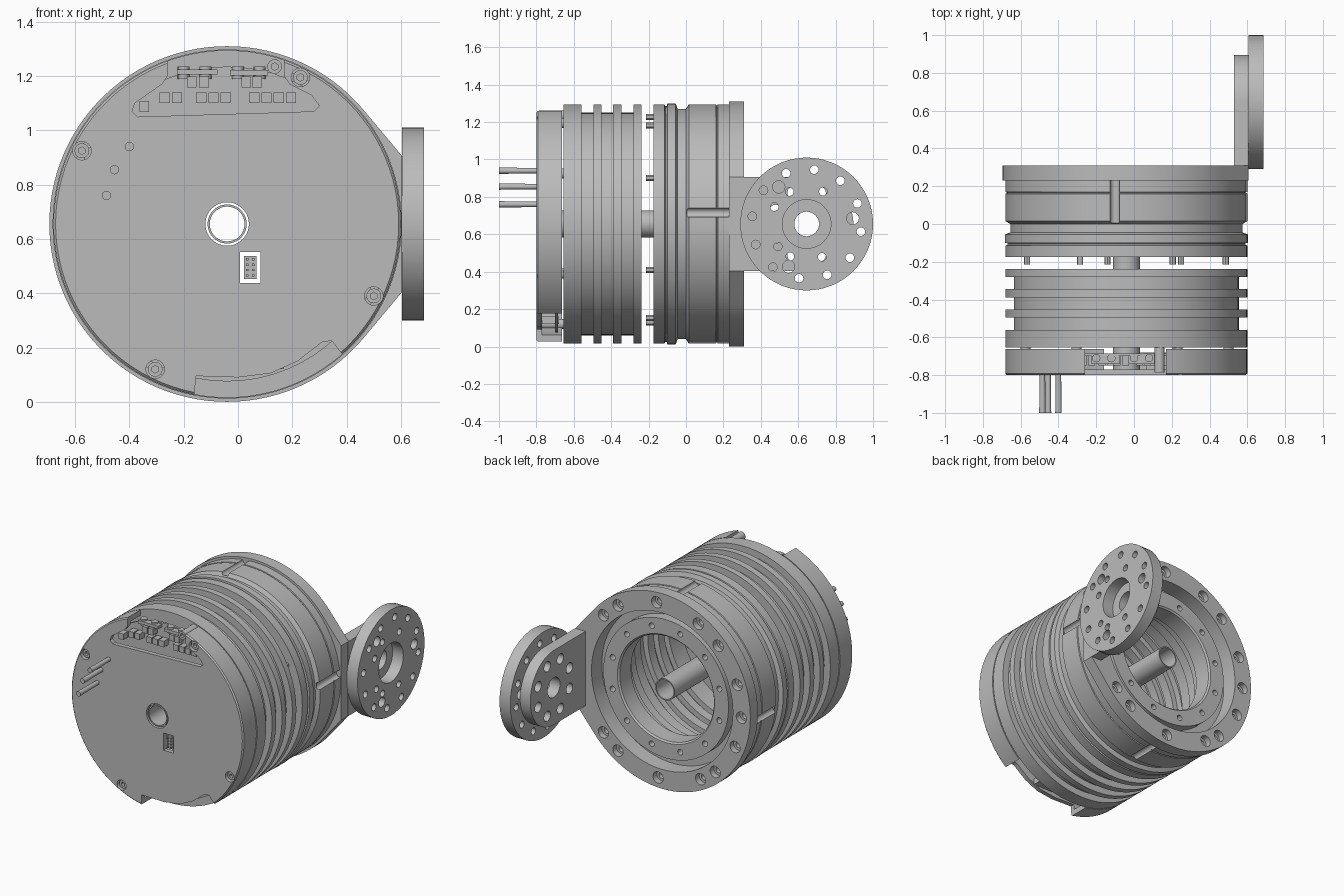
import bpy, bmesh, math
from mathutils import Matrix, Vector

if "Cube" in bpy.data.objects:
    bpy.data.objects.remove(bpy.data.objects["Cube"])

CX, CZ = -0.04, 0.655          # main axis, running along y
DY = 0.645                     # side disc centre
TURN = {"x": Matrix.Rotation(math.pi / 2, 4, "Y"),
        "y": Matrix.Rotation(math.pi / 2, 4, "X"),
        "z": Matrix.Identity(4)}

grey = bpy.data.materials.new("machined_grey")
grey.use_nodes = True
grey.diffuse_color = (0.5, 0.5, 0.5, 1)
for node in grey.node_tree.nodes:
    if node.type == "BSDF_PRINCIPLED":
        node.inputs["Base Color"].default_value = grey.diffuse_color


def finish(name, bm):
    bmesh.ops.recalc_face_normals(bm, faces=bm.faces)
    mesh = bpy.data.meshes.new(name)
    bm.to_mesh(mesh)
    bm.free()
    mesh.materials.append(grey)
    obj = bpy.data.objects.new(name, mesh)
    bpy.context.collection.objects.link(obj)
    return obj


def lathe(name, profile, steps=96):
    """Revolve a closed (radius, y) outline around the main axis."""
    bm = bmesh.new()
    vs = [bm.verts.new((CX + r, y, CZ)) for r, y in profile]
    es = [bm.edges.new((vs[i - 1], vs[i])) for i in range(len(vs))]
    bmesh.ops.spin(bm, geom=vs + es, cent=(CX, 0, CZ), axis=(0, 1, 0),
                   angle=math.tau, steps=steps, use_merge=True)
    bmesh.ops.remove_doubles(bm, verts=bm.verts, dist=0.0002)
    return finish(name, bm)


def add_prism(bm, pts, axis, a, b):
    """Extrude a 2D outline ((x,z) along y, or (y,z) along x)."""
    place = (lambda p, t: (p[0], t, p[1])) if axis == "y" else (lambda p, t: (t, p[0], p[1]))
    face = bm.faces.new([bm.verts.new(place(p, a)) for p in pts])
    new = bmesh.ops.extrude_face_region(bm, geom=[face])["geom"]
    step = Vector(place((0, 0), b - a))
    bmesh.ops.translate(bm, verts=[v for v in new if isinstance(v, bmesh.types.BMVert)], vec=step)


def prism(name, pts, axis, a, b):
    bm = bmesh.new()
    add_prism(bm, pts, axis, a, b)
    return finish(name, bm)


def add_rod(bm, axis, pos, a, b, r, r2=None, seg=24):
    """Cylinder along an axis; pos holds the two other coordinates."""
    mid = (a + b) / 2
    loc = {"x": (mid, *pos), "y": (pos[0], mid, pos[1]), "z": (*pos, mid)}[axis]
    bmesh.ops.create_cone(bm, cap_ends=True, segments=seg, radius1=r, radius2=r2 or r, depth=b - a,
                          matrix=Matrix.Translation(loc) @ TURN[axis])


def add_box(bm, x, z, w, h, a, b):
    add_prism(bm, rect(x, z, w, h), "y", a, b)


def rect(x, z, w, h):
    return [(x + i * w / 2, z + j * h / 2) for i, j in ((-1, -1), (1, -1), (1, 1), (-1, 1))]


def arc(c, r, a, b, n):
    return [(c[0] + r * math.cos(t), c[1] + r * math.sin(t))
            for t in (math.radians(a + (b - a) * i / n) for i in range(n + 1))]


def polar(c, r, deg):
    return arc(c, r, deg, deg, 1)[0]


def cut(obj, bm):
    cutter = finish("cutter", bm)
    cutter.hide_render = True
    mod = obj.modifiers.new("cut", "BOOLEAN")
    mod.operation, mod.solver, mod.object, mod.use_self = "DIFFERENCE", "EXACT", cutter, True
    mesh = bpy.data.meshes.new_from_object(
        obj.evaluated_get(bpy.context.evaluated_depsgraph_get()))
    obj.modifiers.clear()
    obj.data = mesh
    bpy.data.objects.remove(cutter)


C = (CX, CZ)

# Front cap: hollow shell with board window, lower notch, socket and screw wells
cap = lathe("front_cap", [(0.08, -0.80), (0.632, -0.80), (0.64, -0.792), (0.64, -0.662),
                          (0.605, -0.662), (0.605, -0.77), (0.08, -0.77)])
screws = [(-0.575, 0.925), (0.23, 1.195), (0.5, 0.39), (-0.305, 0.12)]
bm = bmesh.new()
add_prism(bm, [(-0.39, 1.07), (-0.37, 1.05), (0.28, 1.07), (0.3, 1.09), (0.27, 1.13), (0.19, 1.17),
               (0.17, 1.2), (0.17, 1.4), (-0.26, 1.4), (-0.26, 1.2), (-0.28, 1.17), (-0.38, 1.1)],
          "y", -0.9, -0.6)
add_prism(bm, [(-0.17, -0.1), (-0.155, 0.095), (0, 0.09), (0.12, 0.105), (0.22, 0.15),
               (0.31, 0.22), (0.345, 0.225), (0.38, 0.18), (0.6, -0.1)], "y", -0.9, -0.6)
add_box(bm, 0.045, 0.495, 0.075, 0.115, -0.9, -0.6)
for p in screws:
    add_rod(bm, "y", p, -0.9, -0.7, 0.034)
cut(cap, bm)

# Cap screws with hex sockets
bm, sockets = bmesh.new(), bmesh.new()
for p in screws + [(0.135, 1.235)]:
    add_rod(bm, "y", p, -0.785, -0.65, 0.027)
    add_rod(sockets, "y", p, -0.85, -0.765, 0.014, seg=6)
cut(finish("cap_screws", bm), sockets)

# Circuit board and its components
lathe("circuit_board", [(0.27, -0.70), (0.58, -0.70), (0.58, -0.685), (0.27, -0.685)], 64)
bm = bmesh.new()
for x in (-0.27, -0.225, -0.135, -0.09, -0.045, 0.06, 0.105, 0.15, 0.195):
    add_box(bm, x, 1.12, 0.038, 0.04, -0.75, -0.7)
for x in (-0.17, -0.125, 0.03, 0.07):
    add_box(bm, x, 1.178, 0.036, 0.042, -0.75, -0.7)
add_box(bm, -0.345, 1.088, 0.036, 0.04, -0.75, -0.7)
add_box(bm, -0.15, 1.215, 0.15, 0.02, -0.74, -0.7)
add_box(bm, 0.04, 1.212, 0.14, 0.02, -0.74, -0.7)
add_box(bm, 0.09, 0.14, 0.16, 0.04, -0.77, -0.68)
for x in (-0.2, -0.12, 0, 0.08):
    add_rod(bm, "z", (x, -0.71), 1.19, 1.235, 0.022, seg=16)
finish("board_components", bm)

# Socket with two rows of pins
bm = bmesh.new()
add_box(bm, 0.045, 0.495, 0.045, 0.085, -0.785, -0.68)
for x in (0.034, 0.056):
    for i in range(4):
        add_box(bm, x, 0.465 + 0.02 * i, 0.008, 0.008, -0.797, -0.78)
finish("pin_socket", bm)

# Three lead wires
bm = bmesh.new()
for p in ((-0.4, 0.94), (-0.455, 0.855), (-0.485, 0.76)):
    add_rod(bm, "y", p, -1.0, -0.69, 0.013, 0.017, seg=16)
finish("lead_wires", bm)

# Finned heat sink
fins = [(-0.655, -0.56), (-0.495, -0.452), (-0.39, -0.345), (-0.28, -0.238)]
outer = [q for a, b in fins for q in ((0.595, a), (0.64, a), (0.64, b), (0.595, b))]
inner = [q for a, b in reversed(fins[1:]) for q in ((0.52, b), (0.555, b), (0.555, a), (0.52, a))]
lathe("heat_sink", [(0.3, -0.655)] + outer + inner[1:] + [(0.52, -0.63), (0.3, -0.63)])

# Hollow shaft through the middle
lathe("hollow_shaft", [(0.064, -0.795), (0.072, -0.795), (0.072, 0.28), (0.064, 0.28)], 48)

# Rear housing with belts, inner mounting ring and side slots
housing = lathe("rear_housing", [
    (0.5, -0.175), (0.64, -0.175), (0.64, -0.115), (0.63, -0.11), (0.63, -0.102), (0.643, -0.1),
    (0.643, -0.055), (0.615, -0.045), (0.615, 0.0), (0.64, 0.015), (0.64, 0.16), (0.634, 0.163),
    (0.634, 0.168), (0.64, 0.17), (0.64, 0.235), (0.525, 0.235), (0.525, 0.2), (0.465, 0.2),
    (0.465, 0.27), (0.36, 0.27), (0.35, 0.26), (0.35, 0.14), (0.42, 0.12), (0.42, 0.04),
    (0.46, 0.04), (0.46, -0.06), (0.5, -0.06)])
bm = bmesh.new()
for k in range(4):
    add_rod(bm, "y", polar(C, 0.638, 5.5 + 90 * k), 0.005, 0.2299, 0.025)
for k in range(12):
    add_rod(bm, "y", polar(C, 0.41, 15 + 30 * k), 0.21, 0.35, 0.019, seg=16)
cut(housing, bm)

# Short screw tips in the gap
bm = bmesh.new()
for a in (25, 65, 100, 155, 205, 245, 300, 335):
    add_rod(bm, "y", polar(C, 0.58, a), -0.215, -0.17, 0.016, seg=12)
finish("gap_screw_tips", bm)

# Rear flange with tangent lug and counterbored holes
flange = prism("rear_flange", arc(C, 0.655, 40, 320, 84) + [(0.605, CZ - 0.25), (0.605, CZ + 0.25)],
               "y", 0.23, 0.31)
bm = bmesh.new()
add_rod(bm, "y", C, 0.1, 0.4, 0.525, seg=96)
for a in (42, 56, 86, 117, 135, 161, 182, 203, 228, 241, 273, 304, 318):
    p = polar(C, 0.588, a)
    add_rod(bm, "y", p, 0.27, 0.4, 0.038)
    add_rod(bm, "y", p, 0.245, 0.3, 0.022, seg=16)
cut(flange, bm)

# Side bracket plate with round end
D = (DY, CZ)
plate = prism("side_bracket", [(0.3, CZ - 0.25)] + arc(D, 0.25, -90, 90, 40) + [(0.3, CZ + 0.25)],
              "x", 0.53, 0.606)
bm = bmesh.new()
add_rod(bm, "x", D, 0.4, 0.7, 0.066, seg=32)
for k in range(8):
    add_rod(bm, "x", polar(D, 0.18, 22.5 + 45 * k), 0.4, 0.7, 0.034)
cut(plate, bm)

# Drilled side disc
disc = prism("side_disc", arc(D, 0.355, 0, 355, 71), "x", 0.605, 0.685)
bm = bmesh.new()
add_rod(bm, "x", D, 0.5, 0.8, 0.13, seg=48)
for k in range(12):
    add_rod(bm, "x", polar(D, 0.293, 22 + 30 * k), 0.5, 0.8, 0.023)
for k in range(3):
    add_rod(bm, "x", polar(D, 0.248, 7 + 120 * k), 0.5, 0.8, 0.033)
for a in (63, 118, 152, 218, 243, 295):
    add_rod(bm, "x", polar(D, 0.195, a), 0.5, 0.8, 0.022)
cut(disc, bm)

# Smooth the round surfaces, keep machined edges crisp
bpy.ops.object.select_all(action="DESELECT")
for obj in bpy.context.scene.objects:
    if obj.type == "MESH":
        obj.select_set(True)
        bpy.context.view_layer.objects.active = obj
bpy.ops.object.shade_smooth_by_angle(angle=math.radians(30))
